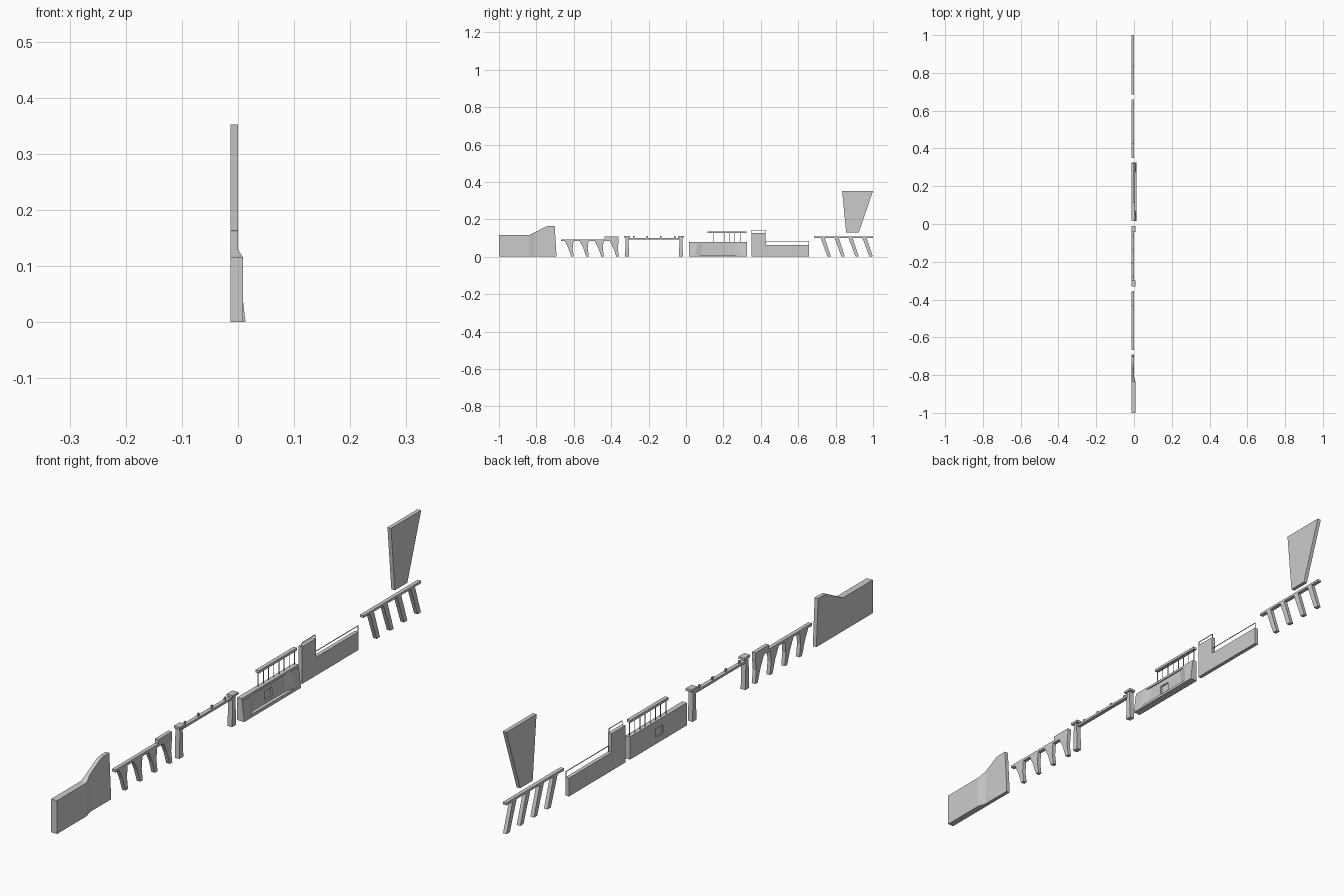
import bpy, bmesh

if "Cube" in bpy.data.objects:
    bpy.data.objects.remove(bpy.data.objects["Cube"])

X0, X1 = -0.0135, 0.0   # common back and front planes of the thin pieces


def mesh_obj(name, verts, faces):
    me = bpy.data.meshes.new(name)
    me.from_pydata(verts, [], faces)
    bm = bmesh.new()
    bm.from_mesh(me)
    bmesh.ops.recalc_face_normals(bm, faces=bm.faces)
    bm.to_mesh(me)
    bm.free()
    ob = bpy.data.objects.new(name, me)
    bpy.context.collection.objects.link(ob)
    return ob


def loft(name, a, b):
    """Solid between two matching outlines."""
    n = len(a)
    sides = [(i, (i + 1) % n, n + (i + 1) % n, n + i) for i in range(n)]
    return mesh_obj(name, a + b, [tuple(range(n)), tuple(range(n, 2 * n))] + sides)


def profile(name, pts, x0=X0, x1=X1):
    """Side outline (y, z) given thickness along x."""
    return loft(name, [(x0, y, z) for y, z in pts], [(x1, y, z) for y, z in pts])


def box(name, y0, y1, z0, z1, x0=X0, x1=X1):
    return profile(name, [(y0, z0), (y1, z0), (y1, z1), (y0, z1)], x0, x1)


# Solid wall: thick low section tapering into a thin raised end
sections = [(-1.0, 0.115, 0.009), (-0.838, 0.115, 0.009), (-0.808, 0.13, 0.0),
            (-0.75, 0.161, 0.0), (-0.735, 0.164, 0.0), (-0.702, 0.164, 0.0)]
v = []
for y, z, x in sections:
    dy = 0.01 if y == -0.702 else 0
    v += [(X0, y + dy, 0), (x, y + dy, 0), (x, y, z), (X0, y, z)]
f = [(0, 1, 2, 3)]
for s in range(len(sections) - 1):
    for i in range(4):
        j = (i + 1) % 4
        f.append((4 * s + i, 4 * s + j, 4 * s + 4 + j, 4 * s + 4 + i))
k = 4 * len(sections) - 4
f.append((k, k + 1, k + 2, k + 3))
mesh_obj("end_wall", v, f)

# Bracketed platform
box("bracket_beam", -0.668, -0.36, 0.083, 0.092)
box("bracket_block", -0.435, -0.36, 0.088, 0.107)
for i in range(4):
    y = -0.648 + i * 0.0805
    profile("bracket_leg", [(p + y, z) for p, z in
            [(0, 0.083), (0.046, 0.083), (0.042, 0.042), (0.048, 0.0),
             (0.034, 0.0), (0.019, 0.045)]])

# Gate frame with tapered posts
for c, s in ((-0.315, 1), (-0.027, -1)):
    profile("gate_post", [(c - 0.011 , 0), (c + 0.011, 0), (c + 0.007, 0.104), (c - 0.007, 0.104)], X0, 0.004)
    box("gate_cap", c - 0.016, c + 0.016, 0.104, 0.112, X0, 0.009)
box("gate_beam", -0.31, -0.032, 0.092, 0.1)
for i in range(4):
    y = -0.30 + i * 0.073 + 0.02
    box("gate_stud", y - 0.004, y + 0.004, 0.1, 0.11, -0.009, -0.005)

# Recessed building with a niche in front and back
ya, yb, na, nb, nz0, nz1 = 0.015, 0.325, 0.145, 0.185, 0.022, 0.052
box("building_wall_left", ya, na, 0, 0.07)
box("building_wall_right", nb, yb, 0, 0.07)
box("building_sill", na, nb, 0, nz0)
box("building_lintel", na, nb, nz1, 0.07)
box("niche_panel", na, nb, nz0, nz1, -0.009, -0.005)
box("building_top", ya, yb, 0.07, 0.078, X0, 0.004)
loft("building_floor", [(X1, ya, 0), (0.0135, ya, 0), (0.0125, ya, 0.01), (X1, ya, 0.01)],
     [(X1, yb, 0), (0.0135, yb, 0), (0.0125, yb, 0.01), (X1, yb, 0.01)])
for e, s in ((ya, 1), (yb, -1)):
    loft("building_cheek",
         [(X1, e, 0), (0.0135, e, 0), (0.0135, e + s * 0.03, 0), (X1, e + s * 0.065, 0)],
         [(X1, e, 0.07), (0.005, e, 0.07), (0.005, e + s * 0.045, 0.07), (X1, e + s * 0.075, 0.07)])

# Balustrade above the building
box("balustrade_rail", 0.115, 0.323, 0.126, 0.135)
for i in range(8):
    y = 0.12 + i * 0.0283
    box("balustrade_post", y - 0.001, y + 0.001, 0.078, 0.126, -0.008, -0.006)

# Stepped wall with thin handrails
profile("stepped_wall", [(0.35, 0), (0.658, 0), (0.658, 0.063), (0.425, 0.063),
                         (0.425, 0.128), (0.35, 0.128)])
for y0, y1, z0, z1 in ((0.35, 0.425, 0.128, 0.142), (0.425, 0.658, 0.063, 0.084)):
    box("handrail", y0, y1, z1 - 0.002, z1, -0.003, -0.001)
    box("handrail_post", y0, y0 + 0.002, z0, z1, -0.003, -0.001)
    box("handrail_post", y1 - 0.002, y1, z0, z1, -0.003, -0.001)

# Slanted-leg beam
box("slanted_beam", 0.685, 1.0, 0.1, 0.108)
for i in range(4):
    y = 0.72 + i * 0.0745
    profile("slanted_leg", [(y, 0.1), (y + 0.022, 0.1), (y + 0.055, 0), (y + 0.037, 0)])

# Tapered panel above it
profile("tapered_panel", [(0.856, 0.13), (0.924, 0.13), (1.0, 0.352), (0.835, 0.352)])
